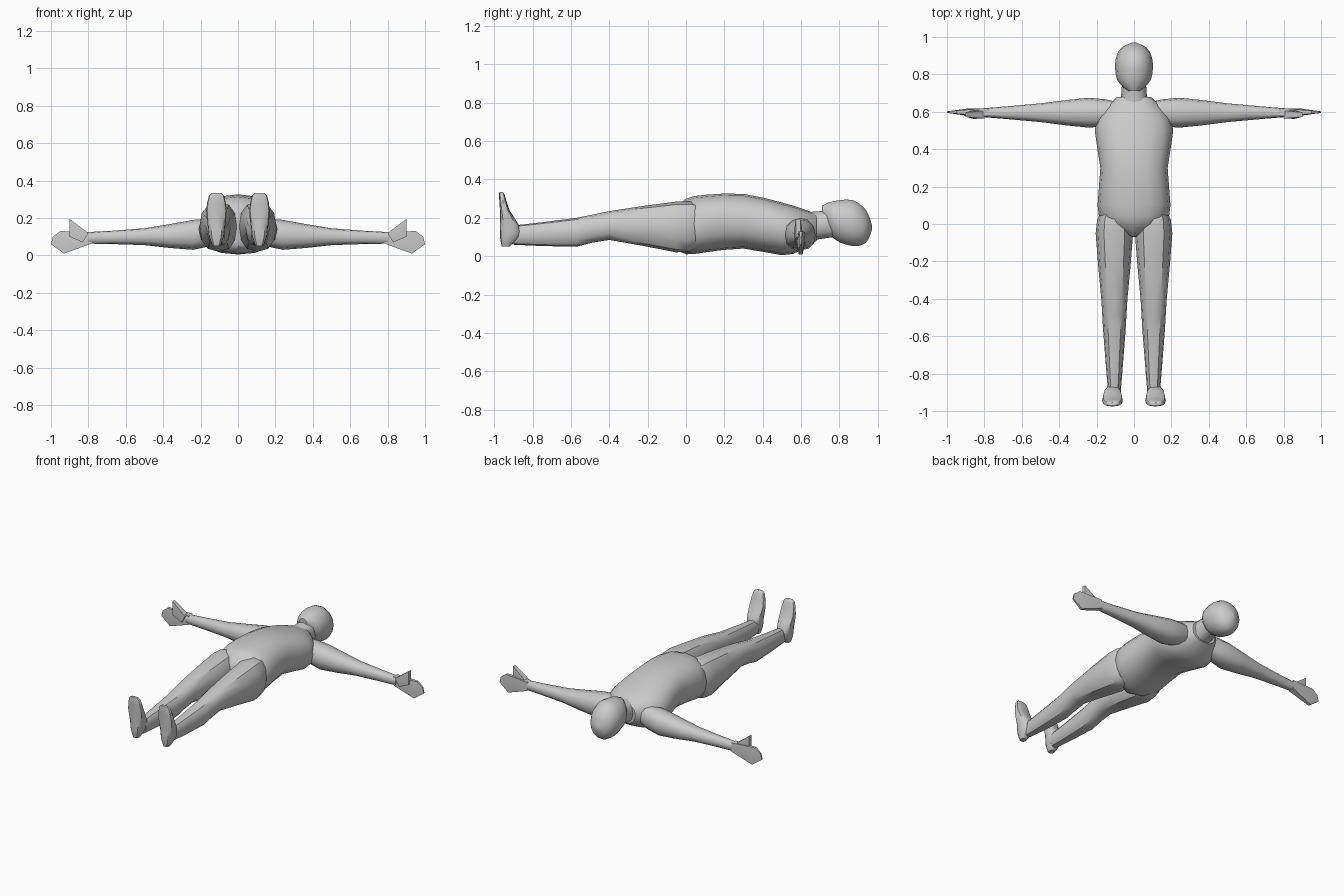
import bpy, bmesh
from math import cos, sin, pi, radians
from mathutils import Vector

default_cube = bpy.data.objects.get("Cube")
if default_cube:
    bpy.data.objects.remove(default_cube, do_unlink=True)

grey = bpy.data.materials.new("plain grey")
grey.use_nodes = True
colour = (0.6, 0.6, 0.6, 1)
grey.diffuse_color = colour
grey.node_tree.nodes["Principled BSDF"].inputs["Base Color"].default_value = colour


def finish(name, bm, mirrored):
    """Turn a bmesh into a shaded object, mirrored left to right if asked."""
    bmesh.ops.recalc_face_normals(bm, faces=bm.faces)
    mesh = bpy.data.meshes.new(name)
    bm.to_mesh(mesh)
    bm.free()
    mesh.materials.append(grey)
    body_part = bpy.data.objects.new(name, mesh)
    bpy.context.collection.objects.link(body_part)
    bpy.ops.object.select_all(action="DESELECT")
    body_part.select_set(True)
    bpy.context.view_layer.objects.active = body_part
    bpy.ops.object.shade_smooth_by_angle(angle=radians(35))
    if mirrored:
        mirror = body_part.modifiers.new("Mirror", "MIRROR")
        mirror.use_mirror_merge = False


def refine(stations, steps):
    """Add in-between stations along a smooth curve through the given ones."""
    points = [Vector(station) for station in stations]
    padded = [points[0], *points, points[-1]]
    rows = []
    for before, start, end, after in zip(padded, padded[1:], padded[2:], padded[3:]):
        leave, arrive = (end - before) / 2, (after - start) / 2
        bend = 2 * (start - end) + leave + arrive
        swing = 3 * (end - start) - 2 * leave - arrive
        for step in range(steps):
            f = step / steps
            rows.append(start + f * (leave + f * (swing + f * bend)))
    return rows + [points[-1]]


def rounded(value, power):
    """Push a sine or cosine outward so that an oval becomes boxier."""
    return abs(value) ** power * (1 if value > 0 else -1)


def loft(name, stations, place, sides=12, power=0.85, steps=2, mirrored=False):
    """Skin oval rings given as (position, half width, low, high)."""
    bm = bmesh.new()
    rings = []
    for position, half_width, low, high in refine(stations, steps):
        ring = []
        for side in range(sides):
            turn = 2 * pi * side / sides
            across = half_width * rounded(cos(turn), power)
            middle, reach = (low + high) / 2, (high - low) / 2
            depth = middle + reach * rounded(sin(turn), power)
            ring.append(bm.verts.new(place(position, across, depth)))
        rings.append(ring)
    for first, second in zip(rings, rings[1:]):
        for side in range(sides):
            following = (side + 1) % sides
            bm.faces.new((first[side], first[following], second[following], second[side]))
    bm.faces.new(rings[0])
    bm.faces.new(rings[-1])
    finish(name, bm, mirrored)


def hand_part(name, outline, centre):
    """Upright plate from (x, z) points, thinning toward the fingertips."""
    bm = bmesh.new()
    hub_x = sum(x for x, z in outline) / len(outline)
    hub_z = sum(z for x, z in outline) / len(outline)

    def thickness(x):
        return 0.004 + 0.08 * (1 - x)

    sheets = []
    for facing in (-1, 1):
        sheet = [bm.verts.new((x, centre + facing * thickness(x), z)) for x, z in outline]
        bulge = facing * thickness(hub_x) * 1.5
        hub = bm.verts.new((hub_x, centre + bulge, hub_z))
        for corner, following in zip(sheet, sheet[1:] + sheet[:1]):
            bm.faces.new((corner, following, hub))
        sheets.append(sheet)
    near, far = sheets
    for i in range(len(outline)):
        bm.faces.new((near[i - 1], near[i], far[i], far[i - 1]))
    finish(name, bm, True)


def along_body(position, across, depth):
    return (across, position, depth)


def along_leg(position, across, depth):
    return (0.105 + across, position, depth)


def along_arm(position, across, depth):
    return (position, 0.595 + across, depth)


def up_foot(position, across, depth):
    return (0.115 + across, depth, position)


# Torso, tapering to a point between the legs
loft("torso", [
    (-0.07, 0.01, 0.05, 0.24), (0, 0.16, 0.01, 0.3), (0.1, 0.195, 0.02, 0.32),
    (0.3, 0.18, 0.04, 0.325), (0.5, 0.21, 0.005, 0.28), (0.6, 0.17, 0.03, 0.25),
    (0.68, 0.09, 0.08, 0.22)], along_body, sides=16)

# Neck and head
loft("neck", [
    (0.62, 0.085, 0.07, 0.23), (0.7, 0.067, 0.09, 0.235), (0.78, 0.065, 0.1, 0.25)],
    along_body)
loft("head", [
    (0.71, 0.03, 0.2, 0.265), (0.77, 0.09, 0.09, 0.29), (0.87, 0.1, 0.05, 0.295),
    (0.94, 0.07, 0.07, 0.24), (0.97, 0.01, 0.14, 0.16)],
    along_body, sides=14, power=1, steps=3)

# Legs
loft("legs", [
    (0.05, 0.08, 0.04, 0.28), (-0.05, 0.1, 0.02, 0.285), (-0.4, 0.07, 0.085, 0.235),
    (-0.57, 0.06, 0.05, 0.2), (-0.9, 0.034, 0.06, 0.16)], along_leg, mirrored=True)

# Feet, with soles facing forward and toes up
loft("feet", [
    (0.05, 0.02, -0.96, -0.92), (0.1, 0.04, -0.97, -0.87), (0.16, 0.047, -0.97, -0.87),
    (0.24, 0.055, -0.97, -0.92), (0.32, 0.04, -0.975, -0.945),
    (0.335, 0.015, -0.97, -0.955)], up_foot, power=0.7, mirrored=True)

# Arms
loft("arms", [
    (0.1, 0.06, 0.07, 0.2), (0.24, 0.08, 0.03, 0.19), (0.5, 0.05, 0.055, 0.145),
    (0.8, 0.024, 0.063, 0.125)], along_arm, mirrored=True)

# Mitten hands with a raised thumb
hand_part("hands", [
    (0.78, 0.065), (0.86, 0.035), (0.93, 0.01), (1, 0.06), (0.99, 0.1),
    (0.95, 0.13), (0.78, 0.125)], 0.598)
hand_part("thumbs", [(0.8, 0.12), (0.83, 0.07), (0.9, 0.1), (0.9, 0.195)], 0.585)
